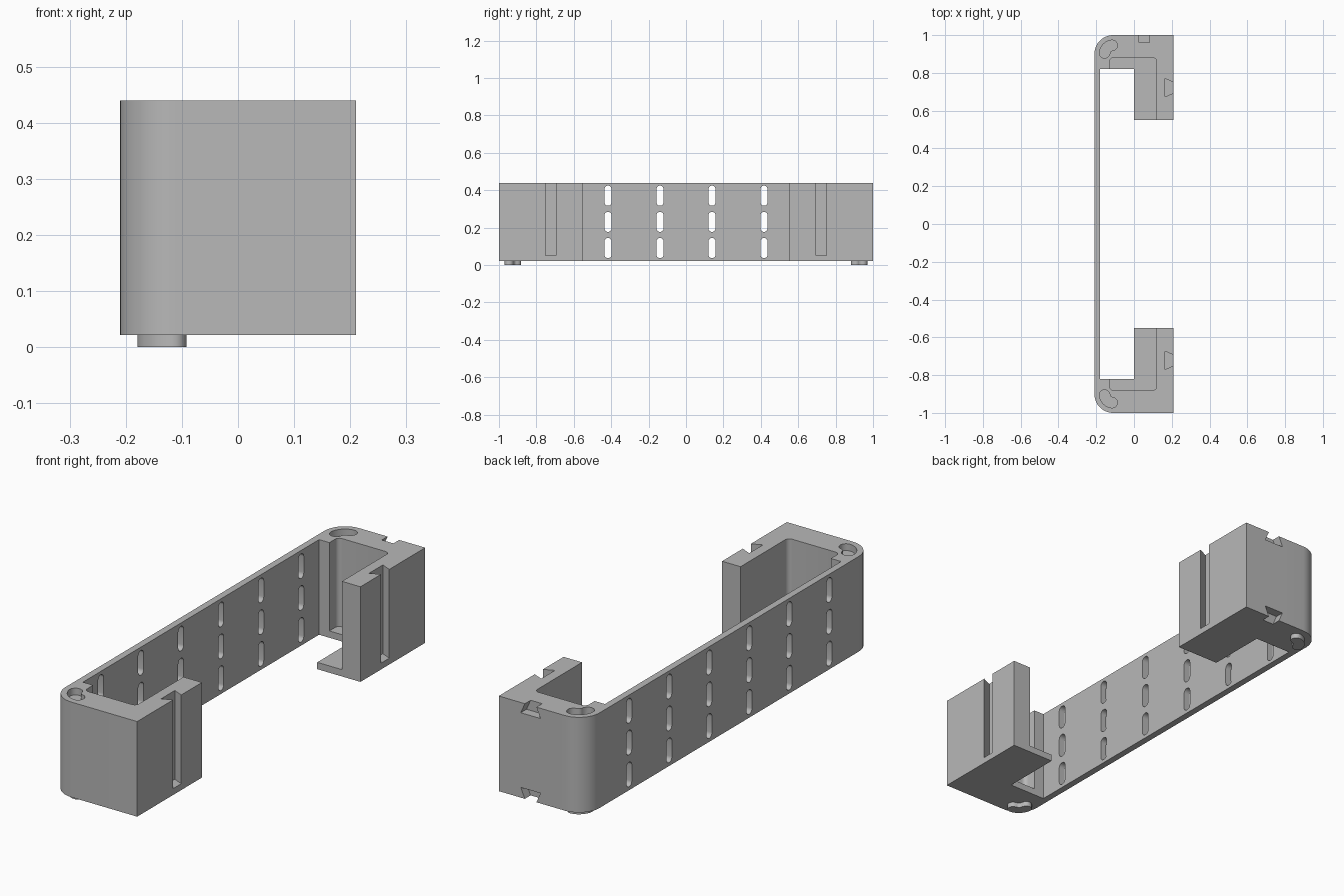
import bpy, bmesh
from math import cos, sin, radians, pi

BASE, TOP, FLOOR = 0.022, 0.44, 0.052
SIDES = (-1, 1)

cube = bpy.data.objects.get("Cube")
if cube:
    bpy.data.objects.remove(cube, do_unlink=True)

grey = bpy.data.materials.new("plain grey")
grey.use_nodes = True
colour = (0.48, 0.48, 0.48, 1)
grey.diffuse_color = colour
grey.node_tree.nodes["Principled BSDF"].inputs["Base Color"].default_value = colour


def arc(cx, cy, r, start, end, steps):
    angles = [radians(start + (end - start) * i / steps) for i in range(steps + 1)]
    return [(cx + r * cos(a), cy + r * sin(a)) for a in angles]


def prism(bm, points, low, high, axis="z"):
    """Extrude a 2D profile along an axis; the profile uses the other two in order."""
    def place(p, h):
        return {"x": (h, *p), "y": (p[0], h, p[1]), "z": (*p, h)}[axis]
    rings = [[bm.verts.new(place(p, h)) for p in points] for h in (low, high)]
    bm.faces.new(rings[0])
    bm.faces.new(rings[1])
    n = len(points)
    for i in range(n):
        j = (i + 1) % n
        bm.faces.new((rings[0][i], rings[0][j], rings[1][j], rings[1][i]))


def make_object(name, bm):
    bmesh.ops.recalc_face_normals(bm, faces=bm.faces)
    mesh = bpy.data.meshes.new(name)
    bm.to_mesh(mesh)
    bm.free()
    mesh.materials.append(grey)
    obj = bpy.data.objects.new(name, mesh)
    bpy.context.collection.objects.link(obj)
    return obj


def flip(points, s):
    return [(x, s * y) for x, y in points]


def kidney(half):
    """Curved capsule that follows the rounded corner."""
    r, a, b = 0.046, 97, 173
    c = (-0.11, 0.9)
    end_a, end_b = arc(*c, r, a, b, 1)
    return (arc(*c, r + half, a, b, 8)
            + arc(*end_b, half, b, b + 180, 8)[1:-1]
            + arc(*c, r - half, b, a, 8)
            + arc(*end_a, half, a + 180, a + 360, 8)[1:-1])


def dovetail(centre, mouth, inner):
    """Four points: narrow at the open face, wide inside."""
    out = mouth + (mouth - inner) * 0.1
    return [(out, centre - 0.026), (out, centre + 0.026),
            (inner, centre + 0.048), (inner, centre - 0.048)]


# C-shaped body footprint, mirrored front to back
half = arc(-0.11, 0.9, 0.1, 180, 90, 12) + [
    (0.21, 1), (0.21, 0.55), (0, 0.55), (0, 0.82), (-0.18, 0.82)]
bm = bmesh.new()
prism(bm, half + flip(half, -1)[::-1], BASE, TOP)
body = make_object("rack_body", bm)

# All recesses gathered in one cutter
bm = bmesh.new()
for s in SIDES:
    # pocket with rounded inner corners
    pocket = ([(0.12, 0.5)] + arc(0.1, 0.86, 0.02, 0, 90, 5)
              + arc(-0.11, 0.86, 0.02, 90, 180, 5) + [(-0.13, 0.5)])
    prism(bm, flip(pocket, s), FLOOR, TOP + 0.1)
    # corner socket for the foot of a stacked unit
    prism(bm, flip(kidney(0.028), s), TOP - 0.03, TOP + 0.1)
    # vertical dovetail groove in the open side
    prism(bm, flip(dovetail(0.722, 0.21, 0.165), s), 0.05, TOP + 0.1)
# short dovetail notches on the back, top and bottom
for mouth, inner in ((TOP, TOP - 0.045), (BASE, BASE + 0.045)):
    notch = [(x, z) for z, x in dovetail(0.055, mouth, inner)]
    prism(bm, notch, 0.96, 1.1, "y")
# rows of vent slots in the long wall
for column in range(6):
    y = (column - 2.5) * 0.278
    for z in (0.091, 0.231, 0.371):
        slot = arc(y, z + 0.035, 0.019, 0, 180, 10) + arc(y, z - 0.035, 0.019, 180, 360, 10)
        prism(bm, slot, -0.3, -0.15, "x")
cutter = make_object("recess_cutter", bm)
cutter.hide_render = True

cut = body.modifiers.new("recesses", "BOOLEAN")
cut.operation = "DIFFERENCE"
cut.solver = "EXACT"
cut.object = cutter
bpy.context.view_layer.objects.active = body
bpy.ops.object.modifier_apply(modifier=cut.name)
bpy.data.objects.remove(cutter, do_unlink=True)
parts = [body]

# Locating feet below the rounded corners
for s, name in zip(SIDES, ("front_foot", "back_foot")):
    bm = bmesh.new()
    prism(bm, flip(kidney(0.024), s), 0, BASE + 0.003)
    parts.append(make_object(name, bm))

bpy.ops.object.select_all(action="DESELECT")
for part in parts:
    part.select_set(True)
bpy.ops.object.shade_smooth_by_angle(angle=pi / 6)
